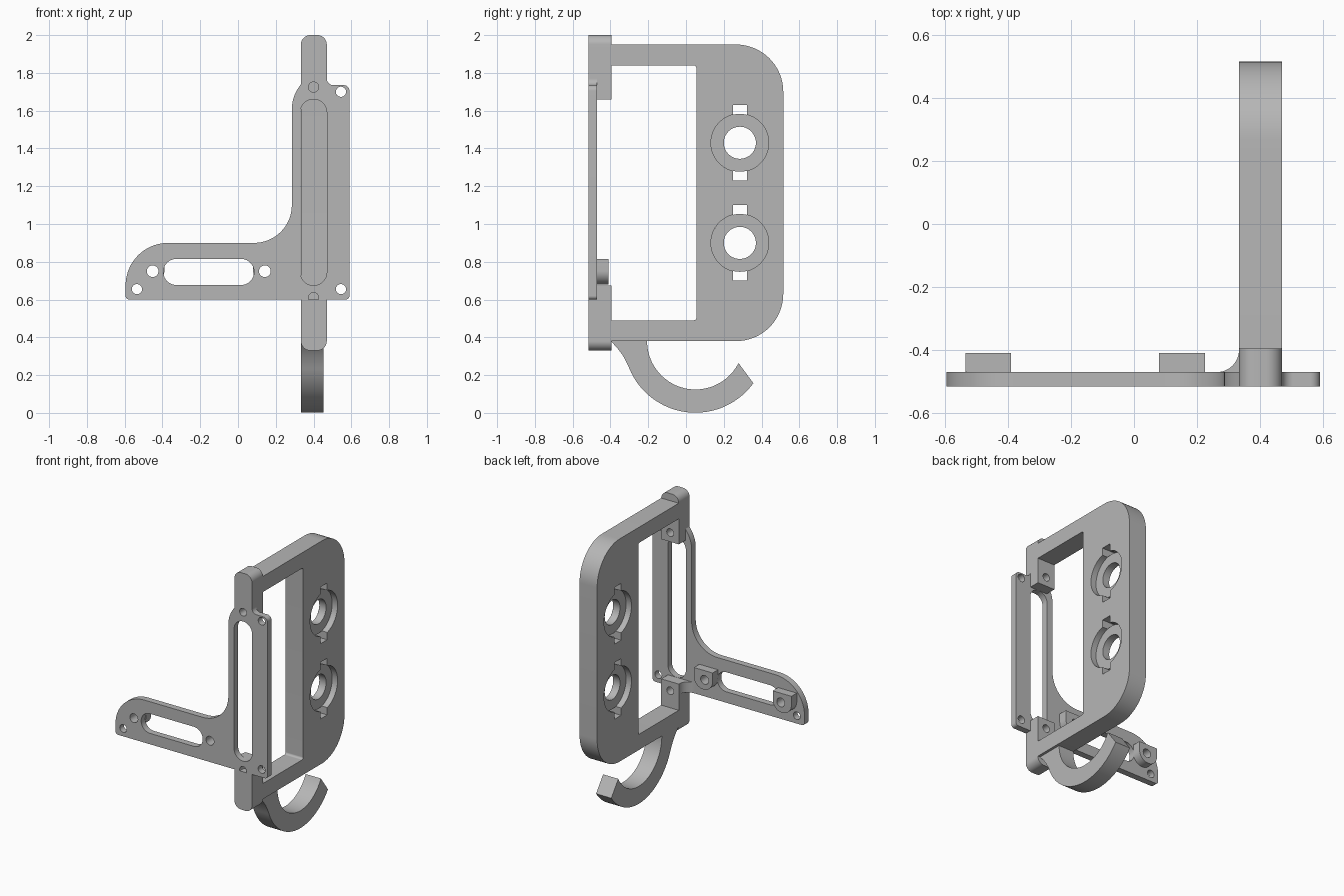
import bpy, bmesh
from math import sin, cos, tan, radians, degrees, asin, atan2, pi, ceil
from mathutils import Vector

cube = bpy.data.objects.get("Cube")
if cube:
    bpy.data.objects.remove(cube, do_unlink=True)

grey = bpy.data.materials.new("plain grey")
grey.use_nodes = True
COLOUR = (0.47, 0.47, 0.47, 1)
grey.diffuse_color = COLOUR
grey.node_tree.nodes["Principled BSDF"].inputs["Base Color"].default_value = COLOUR


def arc(cx, cy, r, a0, a1, n=24):
    """Points on an arc, angles in degrees."""
    angles = [radians(a0 + (a1 - a0) * i / n) for i in range(n + 1)]
    return [(cx + r * cos(a), cy + r * sin(a)) for a in angles]


def circle(cx, cy, r, n=32):
    return arc(cx, cy, r, 0, 360, n)[:-1]


def rounded(corners):
    """Closed outline from (u, v, radius) corners."""
    out = []
    for i, (u, v, r) in enumerate(corners):
        p = Vector((u, v))
        if r == 0:
            out.append((u, v))
            continue
        a = (Vector(corners[i - 1][:2]) - p).normalized()
        b = (Vector(corners[(i + 1) % len(corners)][:2]) - p).normalized()
        half = a.angle(b) / 2
        c = p + (a + b).normalized() * (r / sin(half))
        s = p + a * (r / tan(half)) - c
        e = p + b * (r / tan(half)) - c
        a0, a1 = atan2(s.y, s.x), atan2(e.y, e.x)
        turn = (a1 - a0 + pi) % (2 * pi) - pi
        steps = max(4, ceil(abs(turn) / radians(5)))
        out += arc(c.x, c.y, r, degrees(a0), degrees(a0 + turn), steps)
    return out


def box_outline(u0, u1, v0, v1, r_low, r_high):
    return rounded([(u0, v0, r_low), (u1, v0, r_low), (u1, v1, r_high), (u0, v1, r_high)])


def plate(name, plane, lo, hi, outline, holes=()):
    """Extrude an outline with holes from lo to hi across the given plane."""
    curve = bpy.data.curves.new(name, "CURVE")
    curve.dimensions = "2D"
    curve.fill_mode = "BOTH"
    curve.extrude = (hi - lo) / 2
    for loop in [outline, *holes]:
        spline = curve.splines.new("POLY")
        spline.points.add(len(loop) - 1)
        for point, (u, v) in zip(spline.points, loop):
            point.co = (u, v, 0, 1)
        spline.use_cyclic_u = True
    temp = bpy.data.objects.new(name + " outline", curve)
    bpy.context.collection.objects.link(temp)
    deps = bpy.context.evaluated_depsgraph_get()
    mesh = bpy.data.meshes.new_from_object(temp.evaluated_get(deps))
    bpy.data.objects.remove(temp, do_unlink=True)
    bpy.data.curves.remove(curve)
    bm = bmesh.new()
    bm.from_mesh(mesh)
    mid = (lo + hi) / 2
    for vert in bm.verts:
        u, v, w = vert.co
        w += mid
        vert.co = {"xz": (u, w, v), "yz": (w, u, v), "xy": (u, v, w)}[plane]
    bmesh.ops.remove_doubles(bm, verts=bm.verts, dist=1e-5)
    bmesh.ops.recalc_face_normals(bm, faces=bm.faces)
    bm.to_mesh(mesh)
    bm.free()
    mesh.materials.clear()
    mesh.materials.append(grey)
    obj = bpy.data.objects.new(name, mesh)
    bpy.context.collection.objects.link(obj)
    bpy.ops.object.select_all(action="DESELECT")
    obj.select_set(True)
    bpy.context.view_layer.objects.active = obj
    bpy.ops.object.shade_smooth_by_angle(angle=radians(30))
    return obj


X0, X1 = 0.333, 0.47          # thickness of the upright frame
FRONT, BACK = -0.515, -0.47   # thickness of the front plate
BLOCK_BACK = -0.395
PORT_Y, PORT_R = 0.285, 0.153
ports = {"upper": 1.43, "lower": 0.9}


# Port opening: a circle with a square notch above and below
def port_outline(z):
    half, reach = 0.0375, 0.2
    gap = 90 - degrees(asin(half / PORT_R))
    return (arc(PORT_Y, z, PORT_R, -gap, gap)
            + [(PORT_Y + half, z + reach), (PORT_Y - half, z + reach)]
            + arc(PORT_Y, z, PORT_R, 180 - gap, 180 + gap)
            + [(PORT_Y - half, z - reach), (PORT_Y + half, z - reach)])


# Upright C-shaped frame
frame = rounded([(BLOCK_BACK, 0.38, 0), (0.515, 0.38, 0.25), (0.515, 1.95, 0.25),
                 (BLOCK_BACK, 1.95, 0), (BLOCK_BACK, 1.84, 0), (0.055, 1.84, 0.015),
                 (0.055, 0.49, 0.015), (BLOCK_BACK, 0.49, 0)])
plate("upright_frame", "yz", X0, X1, frame, [port_outline(z) for z in ports.values()])

# Thin rings recessed inside the ports
for side, z in ports.items():
    plate(side + "_port_ring", "yz", 0.375, 0.428,
          circle(PORT_Y, z, PORT_R, 64), [circle(PORT_Y, z, 0.085, 48)])

# Mounting blocks joining frame and plate
screw_z = {"upper": 1.725, "lower": 0.61}
plate("upper_block", "xz", FRONT, BLOCK_BACK, box_outline(X0, X1, 1.66, 2.0, 0, 0.05),
      [circle(0.4, screw_z["upper"], 0.027)])
plate("lower_block", "xz", FRONT, BLOCK_BACK, box_outline(X0, X1, 0.33, 0.675, 0.05, 0),
      [circle(0.4, screw_z["lower"], 0.027)])

# L-shaped front plate with slots and screw holes
outline = rounded([(-0.595, 0.6, 0.02), (0.59, 0.6, 0.02), (0.59, 1.735, 0.03),
                   (X1, 1.735, 0.035), (X1, 1.78, 0), (X0, 1.78, 0), (X0, 1.74, 0),
                   (0.285, 1.67, 0.2), (0.285, 0.9, 0.2), (-0.595, 0.9, 0.225)])
holes = [box_outline(0.33, 0.47, 0.675, 1.66, 0.0695, 0.0695),
         box_outline(-0.395, 0.085, 0.677, 0.815, 0.0685, 0.0685)]
holes += [circle(x, 0.75, 0.031) for x in (-0.452, 0.142)]
holes += [circle(x, z, 0.027) for x, z in ((-0.535, 0.655), (0.545, 0.655), (0.545, 1.7))]
holes += [circle(0.4, z, 0.027) for z in screw_z.values()]
plate("front_plate", "xz", FRONT, BACK, outline, holes)

# Round-bottomed bosses behind the arm
for side, x, hole_x in (("right", -0.4625, -0.452), ("left", 0.1525, 0.142)):
    plate(side + "_boss", "xz", BACK, -0.41,
          box_outline(x - 0.0725, x + 0.0725, 0.68, 0.815, 0.072, 0),
          [circle(hole_x, 0.75, 0.031)])

# Curved gusset between plate and lower block
plate("lower_gusset", "xy", 0.6, 0.675,
      arc(X0 - 0.07, -0.4, 0.07, -90, 0, 12) + [(X0, BACK)])

# Hook under the frame
hook = (arc(0.05, 0.38, 0.256, 180, 333, 40) + arc(0.05, 0.38, 0.379, 324, 200, 40)
        + [(-0.335, 0.305), (-0.365, 0.345), (-0.4, 0.382), (-0.206, 0.382)])
plate("hook", "yz", X0, 0.452, hook)
